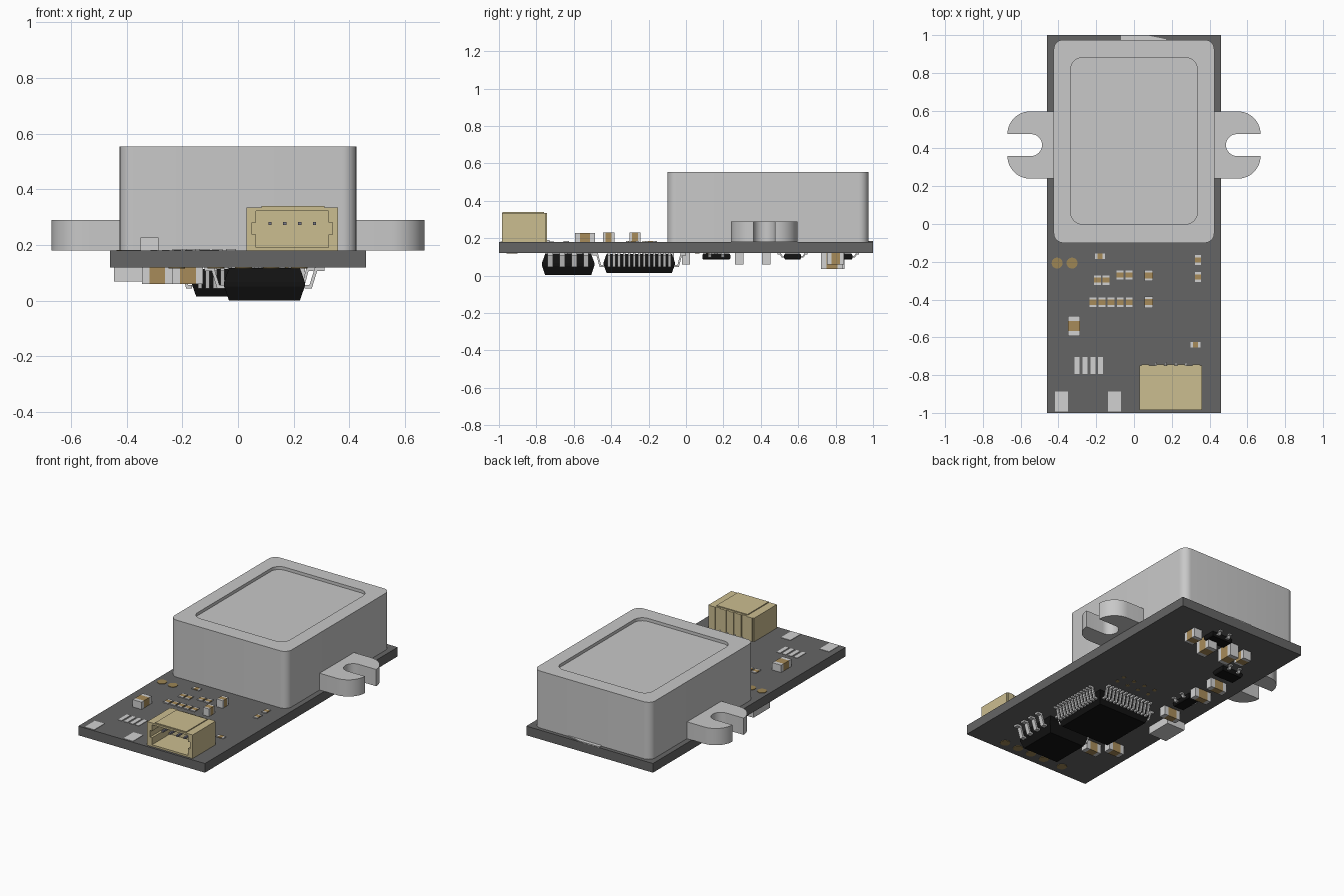
import bpy, bmesh, math
from mathutils import Vector

if "Cube" in bpy.data.objects:
    bpy.data.objects.remove(bpy.data.objects["Cube"])


def material(name, r, g, b):
    m = bpy.data.materials.new(name)
    m.diffuse_color = (r, g, b, 1)
    m.use_nodes = True
    m.node_tree.nodes["Principled BSDF"].inputs["Base Color"].default_value = m.diffuse_color
    return m


BOARD = material("dark_grey_board", .13, .13, .13)
CASE = material("light_grey_case", .58, .58, .58)
TAN = material("tan_plastic", .60, .51, .28)
BROWN = material("brown_ceramic", .39, .26, .10)
METAL = material("bright_metal", .64, .64, .64)
BLACK = material("black_plastic", .006, .006, .006)
GOLD = material("dull_gold", .34, .24, .09)
DARK = material("pin_grey", .2, .2, .25)


def finish(name, mat, bm, smooth=False):
    bmesh.ops.recalc_face_normals(bm, faces=bm.faces)
    me = bpy.data.meshes.new(name)
    bm.to_mesh(me)
    bm.free()
    me.materials.append(mat)
    ob = bpy.data.objects.new(name, me)
    bpy.context.collection.objects.link(ob)
    if smooth:
        bpy.ops.object.select_all(action='DESELECT')
        ob.select_set(True)
        bpy.context.view_layer.objects.active = ob
        bpy.ops.object.shade_smooth_by_angle(angle=math.radians(30))
    return ob


def prism(bm, pts, vec):
    """Extrude a planar loop of 3D points along vec."""
    a = [bm.verts.new(p) for p in pts]
    b = [bm.verts.new(Vector(p) + Vector(vec)) for p in pts]
    bm.faces.new(a)
    bm.faces.new(b[::-1])
    for i in range(len(a)):
        j = (i + 1) % len(a)
        bm.faces.new((a[i], a[j], b[j], b[i]))


def box(bm, x0, x1, y0, y1, z0, z1):
    prism(bm, [(x0, y0, z0), (x1, y0, z0), (x1, y1, z0), (x0, y1, z0)], (0, 0, z1 - z0))


def boxes(name, mat, items):
    bm = bmesh.new()
    for it in items:
        box(bm, *it)
    return finish(name, mat, bm)


def arc(cx, cy, r, a0, a1, n=8):
    return [(cx + r * math.cos(math.radians(a0 + (a1 - a0) * i / n)),
             cy + r * math.sin(math.radians(a0 + (a1 - a0) * i / n))) for i in range(n + 1)]


def round_rect(x0, x1, y0, y1, r):
    return (arc(x1 - r, y1 - r, r, 0, 90) + arc(x0 + r, y1 - r, r, 90, 180)
            + arc(x0 + r, y0 + r, r, 180, 270) + arc(x1 - r, y0 + r, r, 270, 360))


def discs(name, spots, r, z0, z1):
    bm = bmesh.new()
    for x, y in spots:
        prism(bm, [(px, py, z0) for px, py in arc(x, y, r, 0, 345, 23)], (0, 0, z1 - z0))
    return finish(name, GOLD, bm)


def chips(name, items):
    """Two-ended chip parts: x, y, width, length, z0, z1, along ('x' or 'y')."""
    mids, ends = [], []
    for x, y, w, l, z0, z1, along in items:
        k = .24 * l
        for lo, hi, dest in ((-l / 2, -l / 2 + k, ends), (-l / 2 + k, l / 2 - k, mids),
                             (l / 2 - k, l / 2, ends)):
            if along == 'x':
                dest.append((x + lo, x + hi, y - w / 2, y + w / 2, z0, z1))
            else:
                dest.append((x - w / 2, x + w / 2, y + lo, y + hi, z0, z1))
    boxes(name + "_bodies", BROWN, mids)
    boxes(name + "_ends", METAL, ends)


def package(name, x, y, hx, hy, z0, z1, sides, lw, low, reach=.07):
    """Black chip hanging under the board; sides: (direction x, direction y, lead offsets)."""
    bm = bmesh.new()
    zm, c = (z0 + z1) / 2, .15 * (z1 - z0)
    rings = []
    for z, s in ((z0, c), (zm - .008, 0), (zm + .008, 0), (z1, c)):
        rings.append([bm.verts.new((x + sx * (hx - s), y + sy * (hy - s), z))
                      for sx, sy in ((-1, -1), (1, -1), (1, 1), (-1, 1))])
    for a, b in zip(rings, rings[1:]):
        for i in range(4):
            bm.faces.new((a[i], a[(i + 1) % 4], b[(i + 1) % 4], b[i]))
    bm.faces.new(rings[0])
    bm.faces.new(rings[-1])
    finish(name + "_body", BLACK, bm)
    bm = bmesh.new()
    t = min(.012, (.12 - low) / 3)
    prof = [(-.01, low), (.36, low), (.64, .12 - t), (1, .12 - t), (1, .12),
            (.52, .12), (.24, low + t), (-.01, low + t)]
    for dx, dy, offs in sides:
        for o in offs:
            pts = []
            for u, z in prof:
                d = (hx if dx else hy) + u * reach
                pts.append((x + dx * d + abs(dy) * (o - lw / 2),
                            y + dy * d + abs(dx) * (o - lw / 2), z))
            prism(bm, pts, (abs(dy) * lw, abs(dx) * lw, 0))
    finish(name + "_leads", METAL, bm)


# Circuit board
boxes("circuit_board", BOARD, [(-.46, .46, -1, 1, .12, .18)])

# Sensor case with a sunken lid panel
bm = bmesh.new()
outer = round_rect(-.425, .425, -.10, .975, .05)
inner = round_rect(-.335, .335, 0, .88, .06)
loops = [[bm.verts.new((px, py, z)) for px, py in ring]
         for ring, z in ((outer, .18), (outer, .554), (inner, .554), (inner, .534))]
for a, b in zip(loops, loops[1:]):
    for i in range(len(a)):
        j = (i + 1) % len(a)
        bm.faces.new((a[i], a[j], b[j], b[i]))
bm.faces.new(loops[0])
bm.faces.new(loops[-1])
finish("sensor_case", CASE, bm, True)

# Slotted mounting ears
cy = .418
ear = ([(.42, cy - .178)] + arc(.55, cy - .058, .12, -90, 0, 12) + arc(.545, cy, .058, 270, 90, 16)
       + arc(.55, cy + .058, .12, 0, 90, 12) + [(.42, cy + .178)])
for side, label in ((1, "right"), (-1, "left")):
    bm = bmesh.new()
    prism(bm, [(side * px, py, .18) for px, py in ear], (0, 0, .11))
    finish("mounting_ear_" + label, CASE, bm, True)

# Foil tab at the back edge
bm = bmesh.new()
prism(bm, [(-.07, .96, .18), (.17, .96, .18), (.17, .978, .18), (.07, .999, .18), (-.07, .999, .18)],
      (0, 0, .005))
finish("foil_tab", METAL, bm)

# Cable socket: hollow shell open to the front
parts = [(.05, .34, -.985, -.75, .18, .192), (.05, .34, -.985, -.75, .323, .335),
         (.05, .34, -.80, -.75, .192, .323), (.085, .31, -.98, -.76, .335, .341)]
for x0, x1, a, b in ((.03, .05, .05, .065), (.34, .36, .325, .34)):
    parts += [(x0, x1, -.985, -.75, .18, .335), (a, b, -.985, -.8, .192, .238),
              (a, b, -.985, -.8, .282, .323)]
parts += [(x - .02, x + .02, -.75, -.744, .18, .335) for x in (.06, .14, .195, .25, .33)]
boxes("cable_socket", TAN, parts)
pins = (.115, .168, .222, .275)
boxes("socket_pins", DARK, [(x - .006, x + .006, -.95, -.8, .272, .284) for x in pins])
boxes("socket_solder_tails", METAL, [(x - .005, x + .005, -.75, -.73, .18, .19) for x in pins])

# Top side parts: flat chips, then taller ones
flat = [(-.18, -.17, .03, .053, 'x'), (.325, -.64, .03, .053, 'x'),
        (.339, -.19, .03, .053, 'y'), (.339, -.28, .03, .053, 'y')]
flat += [(x, -.297, .036, .05, 'y') for x in (-.193, -.148)]
flat += [(x, -.27, .036, .05, 'y') for x in (-.074, -.026)]
flat += [(-.217 + .048 * i, -.414, .036, .052, 'y') for i in range(5)]
chips("flat_top_chip", [(x, y, w, l, .18, .186, d) for x, y, w, l, d in flat])
chips("tall_top_chip", [(.079, -.273, .045, .06, .18, .23, 'y'), (.079, -.414, .045, .062, .18, .23, 'y'),
                        (-.318, -.54, .065, .106, .18, .228, 'y')])

# Solder pads
pads = [(x - .013, x + .013, -.795, -.705, .18, .183) for x in (-.302, -.26, -.218, -.177)]
pads += [(x - .035, x + .035, -.993, -.887, .18, .183) for x in (-.384, -.103)]
boxes("solder_pads", METAL, pads)
discs("top_test_pads", [(-.407, -.207), (-.328, -.207)], .029, .18, .183)
discs("bottom_test_pads", [(x, -.93) for x in (.22, .12, .02, -.08, -.22)], .03, .117, .12)
discs("bottom_vias", [(x, y) for x in (.18, .1, .02, -.06) for y in (.06, .12)], .012, .118, .12)

# Chips hanging under the board
four = [-.096, -.032, .032, .096]
package("power_chip", .095, -.63, .145, .14, .002, .118, [(1, 0, four), (-1, 0, four)], .028, .045)
row = [.027 * i - .162 for i in range(13)]
package("processor", .025, -.25, .19, .19, .015, .115,
        [(1, 0, row), (-1, 0, row), (0, 1, row), (0, -1, row)], .014, .045, .06)
two, one = [-.035, .035], [0]
package("transistor_back", .06, .85, .075, .04, .085, .118, [(0, 1, two), (0, -1, one)], .02, .096, .035)
package("transistor_middle", -.25, .57, .075, .045, .085, .118, [(0, 1, two), (0, -1, one)], .02, .096, .035)
package("transistor_front", -.27, .162, .04, .075, .085, .118, [(1, 0, two), (-1, 0, one)], .02, .096, .035)

# Bottom capacitors and the metal crystal can
low = [(-.28, y, .045, .12, .06, .12, 'x') for y in (0, .285, .43)]
low += [(-.29, -.53, .05, .11, .06, .12, 'x'), (-.18, -.61, .05, .11, .06, .12, 'x'),
        (.21, .80, .06, .09, .06, .12, 'y'), (.09, .78, .065, .115, .035, .12, 'y'),
        (-.07, .79, .065, .115, .035, .12, 'y'), (-.18, .79, .06, .09, .06, .12, 'y')]
chips("bottom_capacitor", low)
boxes("crystal_can", METAL, [(-.445, -.315, -.235, -.065, .07, .12)])
